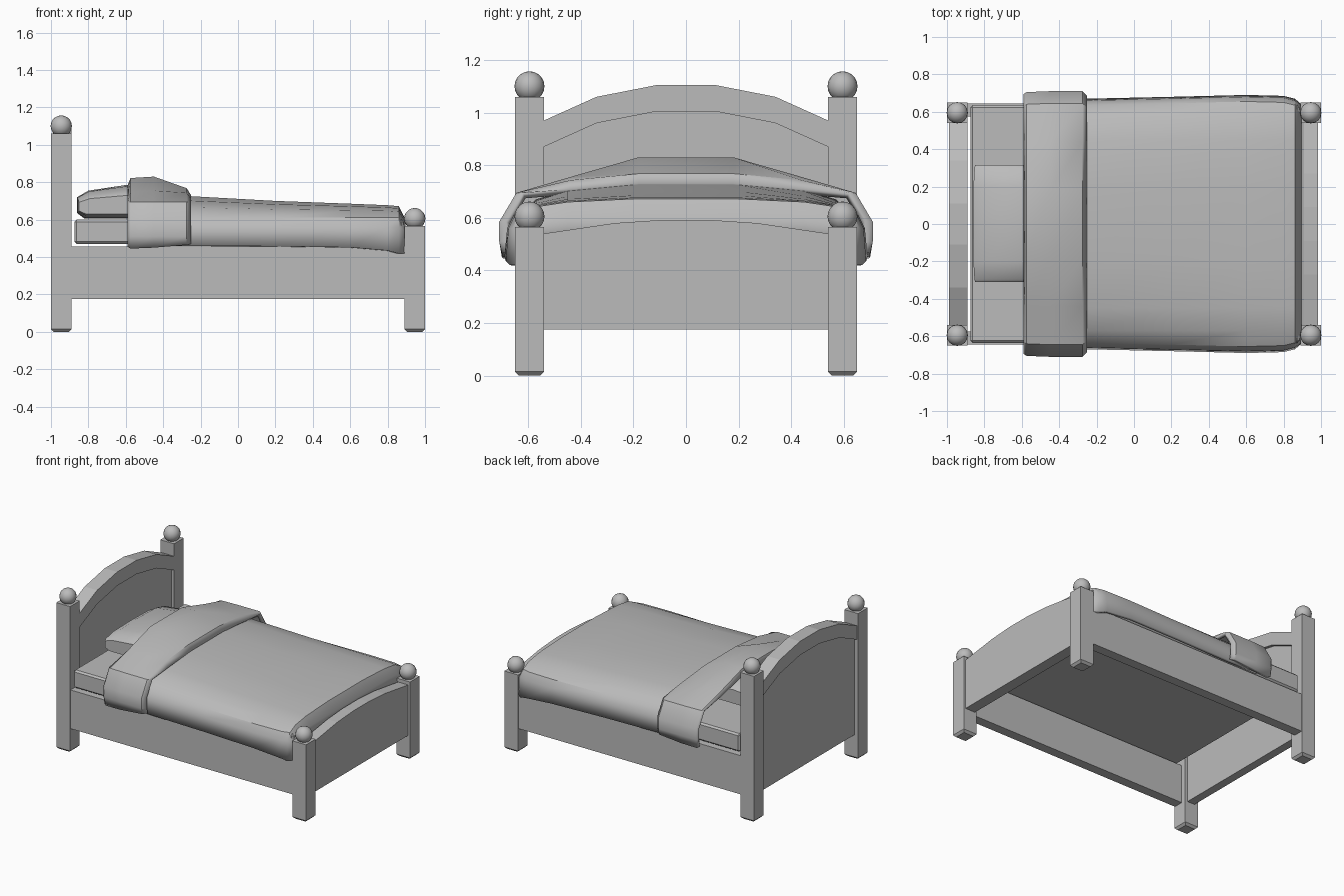
import bpy, bmesh, math

cube = bpy.data.objects.get("Cube")
if cube:
    bpy.data.objects.remove(cube, do_unlink=True)

grey = bpy.data.materials.new("plain_grey")
grey.use_nodes = True
GREY = (0.5, 0.5, 0.5, 1)
grey.diffuse_color = GREY
grey.node_tree.nodes["Principled BSDF"].inputs["Base Color"].default_value = GREY


def finish(bm, name, smooth=None):
    bmesh.ops.recalc_face_normals(bm, faces=bm.faces)
    mesh = bpy.data.meshes.new(name)
    bm.to_mesh(mesh)
    bm.free()
    mesh.materials.append(grey)
    obj = bpy.data.objects.new(name, mesh)
    bpy.context.collection.objects.link(obj)
    if smooth:
        bpy.ops.object.select_all(action='DESELECT')
        obj.select_set(True)
        bpy.context.view_layer.objects.active = obj
        bpy.ops.object.shade_smooth_by_angle(angle=math.radians(smooth))
    return obj


def loft(name, rings, closed=True, smooth=None):
    """Skin a list of equal-length point rings; closed rings are capped."""
    bm = bmesh.new()
    rows = [[bm.verts.new(p) for p in ring] for ring in rings]
    n = len(rows[0])
    for a, b in zip(rows, rows[1:]):
        for i in range(n if closed else n - 1):
            j = (i + 1) % n
            bm.faces.new((a[i], a[j], b[j], b[i]))
    if closed:
        bm.faces.new(rows[0])
        bm.faces.new(rows[-1])
    return finish(bm, name, smooth)


def rect(x, y, hx, hy, z):
    return [(x - hx, y - hy, z), (x + hx, y - hy, z), (x + hx, y + hy, z), (x - hx, y + hy, z)]


def mirrored(half):
    return [(-y, z) for y, z in reversed(half)] + list(half)


def board(name, x0, x1, outline):
    return loft(name, [[(x, y, z) for y, z in outline] for x in (x0, x1)])


def sheet(name, sections, thickness):
    """Draped cloth: each section is x plus a half profile from the centre outwards."""
    rings = [[(x, y, z) for y, z in mirrored(half)] for x, half in sections]
    obj = loft(name, rings, closed=False, smooth=35)
    up = sum(p.normal.z for p in obj.data.polygons)
    if up < 0:
        obj.data.flip_normals()
    mod = obj.modifiers.new("thickness", 'SOLIDIFY')
    mod.thickness = thickness
    mod.offset = -1
    return obj


# Posts with chamfered feet and ball finials
for end, x, top in (("head", -0.945, 1.06), ("foot", 0.945, 0.565)):
    for side, y in (("right", -0.595), ("left", 0.595)):
        loft(f"{end}_post_{side}", [rect(x, y, 0.04, 0.04, 0), rect(x, y, 0.055, 0.055, 0.015),
                                    rect(x, y, 0.055, 0.055, top)])
        bm = bmesh.new()
        bmesh.ops.create_uvsphere(bm, u_segments=16, v_segments=10, radius=0.057)
        bmesh.ops.translate(bm, verts=bm.verts, vec=(x, y, top + 0.04))
        finish(bm, f"{end}_ball_{side}", 40)

# Headboard: recessed panel under a thick arched rim
arch = mirrored([(0.11, 1.105), (0.34, 1.06), (0.54, 0.97)])
inner = [(y, z - 0.1) for y, z in arch]
board("headboard_rim", -0.99, -0.89, arch + inner[::-1])
board("headboard_panel", -0.97, -0.91, [(-0.54, 0.175)] + inner + [(0.54, 0.175)])

# Footboard with a gently curved top
crest = mirrored([(0.09, 0.592), (0.27, 0.58), (0.54, 0.54)])
board("footboard", 0.905, 0.985, [(-0.54, 0.175)] + crest + [(0.54, 0.175)])

# Side rails
for side, y in (("right", -0.61), ("left", 0.61)):
    loft(f"side_rail_{side}", [rect(0, y, 0.9, 0.035, z) for z in (0.175, 0.455)])

# Mattress
mattress = loft("mattress", [rect(0.005, 0, 0.88, 0.635, z) for z in (0.47, 0.6)])
soft = mattress.modifiers.new("soft_edge", 'BEVEL')
soft.width = 0.012
soft.segments = 1

# Pillow: side outline lofted across the bed, thinner at both ends
outline = [(-0.82, 0.605), (-0.86, 0.635), (-0.86, 0.72), (-0.8, 0.755),
           (-0.6, 0.785), (-0.45, 0.77), (-0.4, 0.68), (-0.43, 0.605)]
rings = []
for y, s in ((-0.31, 0.55), (-0.295, 0.7), (-0.2, 0.94), (0, 1), (0.2, 0.94), (0.3, 0.7), (0.315, 0.55)):
    rings.append([(-0.63 + (x + 0.63) * (0.9 + 0.1 * s), y, 0.66 + (z - 0.66) * s) for x, z in outline])
loft("pillow", rings, smooth=35)


# Blanket: crowned at the head, flatter at the foot, then tucked down
def drape(top, crown, width, hem):
    return [(0.2, top), (0.45, top - 0.4 * crown), (0.57, top - crown),
            (width - 0.035, 0.61), (width - 0.01, 0.56), (width, hem)]


sheet("blanket", [
    (-0.5, drape(0.73, 0.06, 0.665, 0.465)),
    (-0.25, drape(0.725, 0.06, 0.67, 0.46)),
    (0.2, drape(0.7, 0.045, 0.68, 0.458)),
    (0.6, drape(0.685, 0.035, 0.69, 0.452)),
    (0.8, drape(0.677, 0.03, 0.685, 0.435)),
    (0.86, drape(0.672, 0.03, 0.67, 0.42)),
    (0.895, [(0.2, 0.6), (0.45, 0.598), (0.54, 0.59), (0.6, 0.57), (0.635, 0.54), (0.64, 0.42)]),
    (0.9, [(0.2, 0.5), (0.45, 0.5), (0.54, 0.49), (0.59, 0.48), (0.62, 0.46), (0.63, 0.41)]),
], 0.02)


# Folded-back cuff over the head end of the blanket
def cuff(top, drop, width, hem):
    return [(0.18, top), (0.44, top - drop), (0.645 - 0.71 + width, 0.695),
            (width, 0.585), (width, 0.51), (width - 0.01, hem)]


sheet("blanket_cuff", [
    (-0.59, cuff(0.785, 0.06, 0.695, 0.455)),
    (-0.575, cuff(0.822, 0.075, 0.705, 0.445)),
    (-0.45, cuff(0.83, 0.075, 0.71, 0.45)),
    (-0.275, cuff(0.768, 0.025, 0.71, 0.465)),
    (-0.25, cuff(0.73, 0.02, 0.685, 0.47)),
], 0.03)
